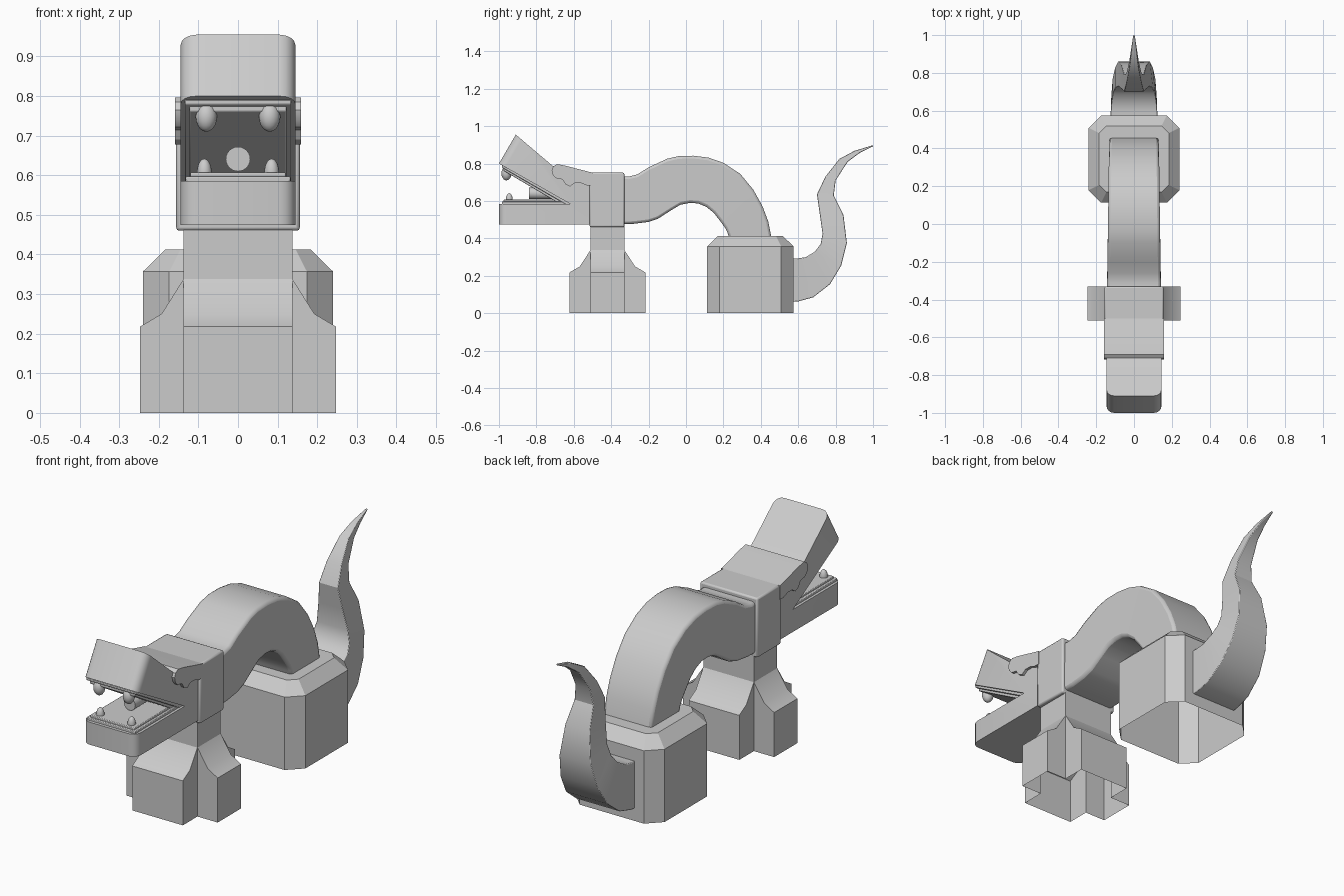
import bpy, bmesh, math
from mathutils import Matrix

if "Cube" in bpy.data.objects:
    bpy.data.objects.remove(bpy.data.objects["Cube"])


def finish(name, bm, bevel=0.0):
    """Turn a bmesh into a named object, with optional softened edges."""
    bmesh.ops.recalc_face_normals(bm, faces=bm.faces)
    me = bpy.data.meshes.new(name)
    bm.to_mesh(me)
    bm.free()
    ob = bpy.data.objects.new(name, me)
    bpy.context.collection.objects.link(ob)
    if bevel:
        mod = ob.modifiers.new("soft_edges", "BEVEL")
        mod.width, mod.segments = bevel, 2
        mod.limit_method, mod.angle_limit = "ANGLE", math.radians(50)
    bpy.context.view_layer.objects.active = ob
    bpy.ops.object.select_all(action="DESELECT")
    ob.select_set(True)
    bpy.ops.object.shade_smooth_by_angle(angle=math.radians(30))
    return ob


def loft(rings, cap_start=True, cap_end=True):
    """Skin a list of equal-length closed rings."""
    bm = bmesh.new()
    vs = [[bm.verts.new(p) for p in r] for r in rings]
    n = len(vs[0])
    for a, b in zip(vs, vs[1:]):
        for i in range(n):
            j = (i + 1) % n
            bm.faces.new((a[i], a[j], b[j], b[i]))
    if cap_start:
        bm.faces.new(vs[0])
    if cap_end:
        bm.faces.new(vs[-1])
    return bm


def prism(profile, half):
    """Extrude a side (y, z) profile across x."""
    return loft([[(s * half, y, z) for y, z in profile] for s in (-1, 1)])


def band(top, bottom, widths):
    """Rectangular tube between two (y, z) outlines with varying half width."""
    return loft([[(-w, *a), (w, *a), (w, *b), (-w, *b)]
                 for a, b, w in zip(top, bottom, widths)])


# Head with open jaws, rounded at the snout corners
head = prism([(-1, .475), (-.45, .475), (-.45, .70), (-.66, .755), (-.715, .79),
              (-.81, .87), (-.91, .955), (-1, .80), (-.62, .585), (-1, .585)], .145)
corners = [e for e in head.edges
           if abs(e.verts[0].co.x - e.verts[1].co.x) < 1e-4
           and all(v.co.y < -.9 for v in e.verts)]
bmesh.ops.bevel(head, geom=corners, offset=.04, segments=4, profile=.5, affect="EDGES")
finish("head", head)

# Stepped lips: two layers under the upper jaw, one on the lower jaw
for k, half in enumerate((.134, .122)):
    d = .014 * (k + 1)
    dy, dz = -.49 * d, -.87 * d
    y0 = -.985 + .01 * k
    z0 = .80 - (y0 + 1) * .566
    finish(f"upper_lip_{k + 1}", prism([(y0, z0), (y0, z0 + dz), (-.62 + dy, .585 + dz),
                                        (-.60, .59)], half), .003)
finish("lower_lip", prism([(-.985, .58), (-.985, .597), (-.62, .597), (-.60, .58)], .132), .003)
finish("lower_gum", prism([(-.975, .58), (-.975, .607), (-.65, .607), (-.62, .58)], .12), .003)

# Teeth and the tube in the throat
for side in (-1, 1):
    for label, x, y, z, r, h in (("upper_tooth", .08, -.96, .748, .027, .038),
                                 ("lower_tooth", .085, -.945, .605, .019, .037)):
        bm = bmesh.new()
        bmesh.ops.create_uvsphere(bm, u_segments=16, v_segments=10, radius=1,
                                  matrix=Matrix.Translation((side * x, y, z))
                                  @ Matrix.Diagonal((r, r, h, 1)))
        finish(label, bm)
bm = bmesh.new()
bmesh.ops.create_cone(bm, cap_ends=True, segments=24, radius1=.031, radius2=.031, depth=.26,
                      matrix=Matrix.Translation((0, -.71, .641)) @ Matrix.Rotation(math.pi / 2, 4, "X"))
finish("throat_tube", bm)

# Collar block and scrolled brow
finish("collar", prism([(-.515, .46), (-.33, .46), (-.33, .752), (-.515, .752)], .156), .008)
finish("brow", prism([(-.50, .752), (-.515, .755), (-.65, .79), (-.69, .797), (-.71, .785),
                      (-.718, .765), (-.712, .74), (-.695, .722), (-.66, .715), (-.645, .69),
                      (-.62, .678), (-.595, .695), (-.56, .695), (-.53, .683), (-.50, .683)], .159))

# Arched body
top = [(-.36, .735), (-.31, .73), (-.26, .742), (-.20, .78), (-.10, .826), (-.04, .84), (.04, .842),
       (.12, .832), (.20, .804), (.29, .745), (.36, .66), (.41, .57), (.44, .49), (.46, .39)]
under = [(-.36, .477), (-.28, .478), (-.20, .488), (-.15, .505), (-.08, .55), (-.03, .58), (.02, .59),
         (.065, .587), (.11, .568), (.15, .535), (.185, .49), (.21, .455), (.222, .43), (.235, .39)]
finish("body", band(top, under, [.143 - .001 * i for i in range(14)]), .014)

# Curled tail
outer = [(.55, .06), (.60, .063), (.68, .085), (.77, .155), (.83, .255), (.86, .375), (.842, .525),
         (.79, .63), (.80, .71), (.865, .81), (.93, .858), (1, .892)]
inner = [(.55, .293), (.60, .293), (.64, .30), (.69, .33), (.72, .37), (.73, .425), (.715, .53),
         (.70, .635), (.745, .73), (.82, .825), (.90, .868), (.998, .898)]
half = [.125, .123, .12, .113, .10, .085, .066, .052, .04, .025, .015, .004]
finish("tail", band(inner, outer, half), .008)


# Cross-shaped front leg, open underneath
def cross(ax, ay, z, hx=.137, hy=.09, cy=-.42):
    q = [(ax, -hy), (ax, hy), (hx, hy), (hx, ay), (-hx, ay), (-hx, hy)]
    return [(x, y + cy, z) for x, y in q + [(-x, -y) for x, y in q]]


finish("front_leg", loft([cross(.247, .203, 0), cross(.247, .203, .218), cross(.193, .148, .25),
                          cross(.1375, .0905, .338), cross(.1375, .0905, .47)], False, True))


# Chamfered rear block, open underneath
def octagon(inset, z):
    hx, hy, c = .24 - inset, .231 - inset, .066 - inset * .5
    q = [(hx, c - hy), (hx, hy - c), (hx - c, hy), (c - hx, hy)]
    return [(x, y + .344, z) for x, y in q + [(-x, -y) for x, y in q]]


finish("rear_block", loft([octagon(0, 0), octagon(0, .357), octagon(.056, .412)], False, True))
